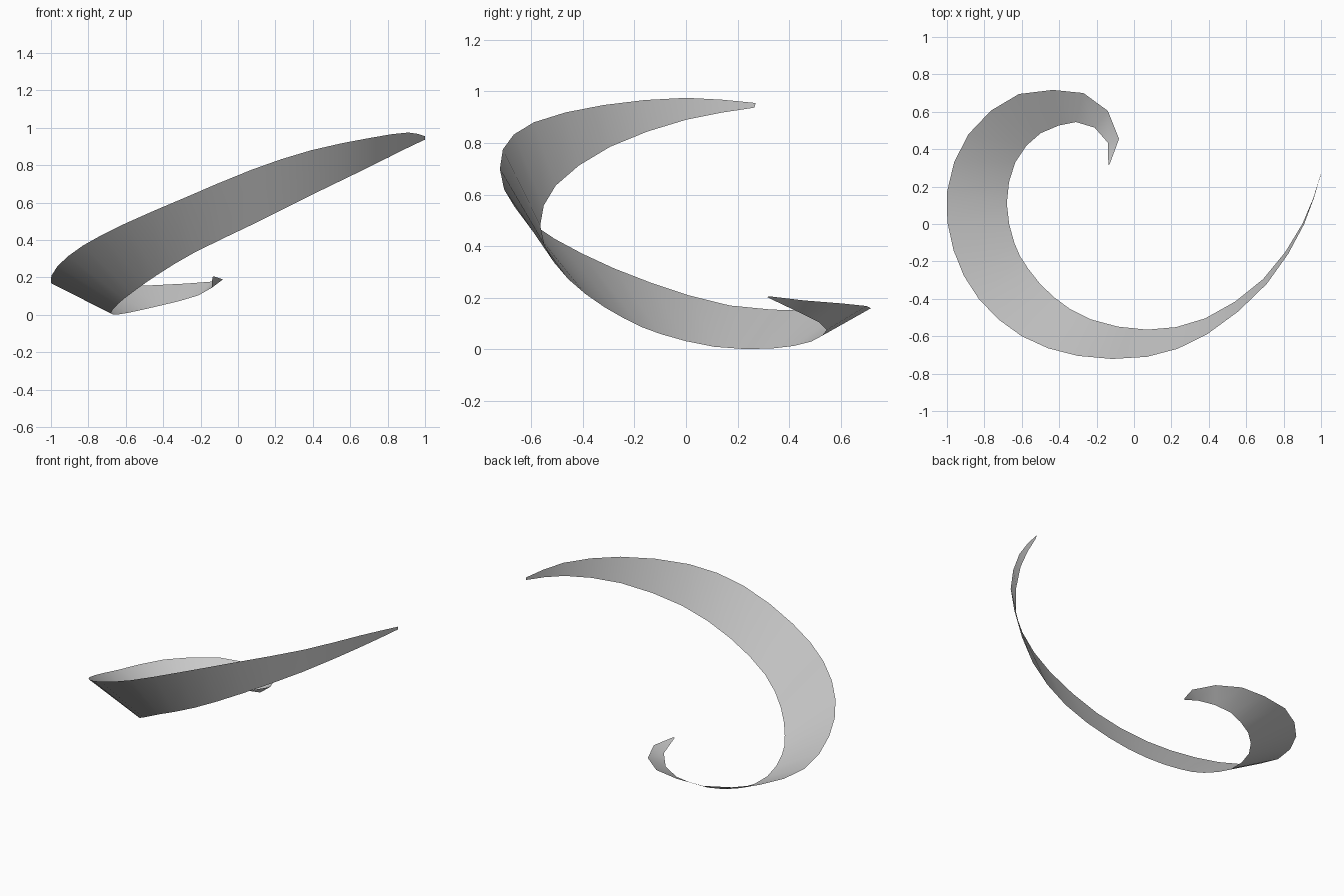
import bpy
import bmesh
from mathutils import Vector

default_cube = bpy.data.objects.get("Cube")
if default_cube:
    bpy.data.objects.remove(default_cube, do_unlink=True)


def make_material(name, colour):
    material = bpy.data.materials.new(name)
    material.use_nodes = True
    material.diffuse_color = colour
    shader = next(n for n in material.node_tree.nodes if n.type == "BSDF_PRINCIPLED")
    shader.inputs["Base Color"].default_value = colour
    return material


def midpoint(before, start, end, after):
    """Smooth point halfway between start and end."""
    return ((start + end) * 9 - before - after) / 16


def refine(points, spans):
    """Add a smooth midpoint to the first spans of an edge path."""
    result = []
    for i, point in enumerate(points):
        result.append(point)
        if i < spans:
            before = points[i - 1] if i else point * 2 - points[i + 1]
            result.append(midpoint(before, point, points[i + 1], points[i + 2]))
    return result


# Outer edge of the ribbon, from the high tip down to the curl
outer_edge = [
    (1, .27, .955), (.91, 0, .975), (.71, -.32, .947), (.39, -.59, .88),
    (.07, -.71, .775), (-.3, -.705, .62), (-.6, -.6, .49), (-.83, -.4, .37),
    (-.965, -.14, .26), (-1, .17, .17), (-.885, .48, .15), (-.615, .695, .152),
    (-.27, .7, .168), (-.14, .605, .178), (-.08, .455, .19), (-.13, .32, .206),
]

# Inner edge, paired with the outer edge point by point
inner_edge = [
    (1, .265, .937), (.9, 0, .89), (.69, -.295, .785), (.38, -.505, .635),
    (.07, -.565, .48), (-.23, -.51, .335), (-.43, -.39, .215), (-.565, -.24, .12),
    (-.64, -.1, .06), (-.68, .11, .01), (-.635, .33, .003), (-.5, .485, .03),
    (-.31, .545, .075), (-.21, .515, .105), (-.14, .435, .145), (-.137, .315, .202),
]

# Spiral ribbon: a thin open sheet stretched between the two edges
curl_start = len(outer_edge) - 4
bm = bmesh.new()
rails = []
for edge in (outer_edge, inner_edge):
    path = refine([Vector(p) for p in edge], curl_start)
    rails.append([bm.verts.new(p) for p in path])
outer, inner = rails
for i in range(len(outer) - 1):
    bm.faces.new((outer[i], outer[i + 1], inner[i + 1], inner[i]))
bmesh.ops.recalc_face_normals(bm, faces=bm.faces)

mesh = bpy.data.meshes.new("spiral_ribbon")
bm.to_mesh(mesh)
bm.free()
mesh.materials.append(make_material("light grey", (0.6, 0.6, 0.6, 1)))

ribbon = bpy.data.objects.new("spiral_ribbon", mesh)
bpy.context.collection.objects.link(ribbon)
bpy.context.view_layer.objects.active = ribbon
ribbon.select_set(True)
bpy.ops.object.shade_smooth_by_angle()
